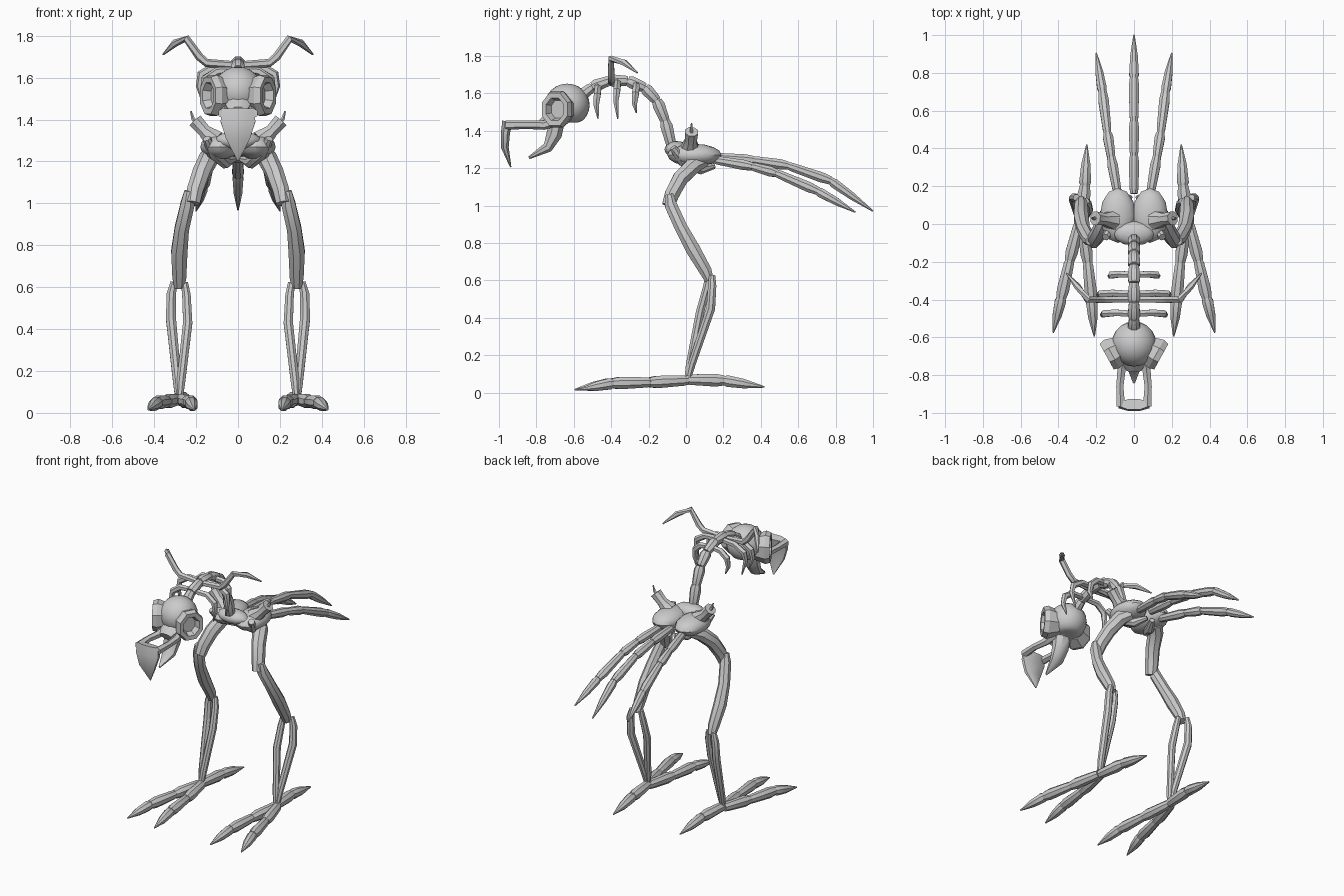
import bpy, bmesh, math
from mathutils import Vector

if "Cube" in bpy.data.objects:
    bpy.data.objects.remove(bpy.data.objects["Cube"])

AX = {'X': Vector((1, 0, 0)), 'Y': Vector((0, 1, 0)), 'Z': Vector((0, 0, 1))}


def finish(name, bm, mirror=False, angle=38):
    bmesh.ops.recalc_face_normals(bm, faces=bm.faces)
    me = bpy.data.meshes.new(name)
    bm.to_mesh(me)
    bm.free()
    ob = bpy.data.objects.new(name, me)
    bpy.context.collection.objects.link(ob)
    bpy.ops.object.select_all(action='DESELECT')
    ob.select_set(True)
    bpy.context.view_layer.objects.active = ob
    bpy.ops.object.shade_smooth_by_angle(angle=math.radians(angle))
    if mirror:
        ob.modifiers.new("Mirror", 'MIRROR').use_mirror_merge = False
    return ob


def add_tube(bm, pts, radii, ref='X', sides=8):
    """Loft rings along pts; a radius is a number or (across, depth)."""
    pts = [Vector(p) for p in pts]
    rings = []
    for i, p in enumerate(pts):
        t = (pts[min(i + 1, len(pts) - 1)] - pts[max(i - 1, 0)]).normalized()
        u = (AX[ref] - AX[ref].dot(t) * t).normalized()
        v = t.cross(u)
        r = radii[i]
        a, b = r if isinstance(r, tuple) else (r, r)
        rings.append([bm.verts.new(p + u * a * math.cos(k) + v * b * math.sin(k))
                      for k in [2 * math.pi * (j + .5) / sides for j in range(sides)]])
    for r0, r1 in zip(rings, rings[1:]):
        for j in range(sides):
            k = (j + 1) % sides
            bm.faces.new((r0[j], r0[k], r1[k], r1[j]))
    bm.faces.new(rings[0][::-1])
    bm.faces.new(rings[-1])


def tube(name, pts, radii, ref='X', mirror=True, sides=8):
    bm = bmesh.new()
    add_tube(bm, pts, radii, ref, sides)
    return finish(name, bm, mirror)


def chain(name, joints, r, mirror=True, claw=True, flare=1.15, r_end=None):
    """Row of separate bone segments, the last ending in a claw."""
    bm = bmesh.new()
    J = [Vector(p) for p in joints]
    n = len(J) - 1
    r_end = r_end or r
    for i in range(n):
        a, b = J[i], J[i + 1]
        s = r + (r_end - r) * i / max(1, n - 1)
        if claw and i == n - 1:
            add_tube(bm, [a, a.lerp(b, .1), a.lerp(b, .5), b],
                     [s * .8, s * 1.05, s * .85, .004])
        else:
            add_tube(bm, [a, a.lerp(b, .12), a.lerp(b, .8), a.lerp(b, 1.02)],
                     [s * .8, s * .95, s * flare, s * .9])
    return finish(name, bm, mirror)


def ellipsoid(name, c, r, mirror=False, floor=None, seg=20):
    bm = bmesh.new()
    bmesh.ops.create_uvsphere(bm, u_segments=seg, v_segments=seg // 2 + 2, radius=1)
    for v in bm.verts:
        v.co = Vector([c[k] + v.co[k] * r[k] for k in range(3)])
        if floor:
            v.co.z = max(v.co.z, floor)
    return finish(name, bm, mirror)


# Pelvis: two lobes, lower struts and wing stubs
ellipsoid("pelvis_lobe", (.085, .045, 1.27), (.095, .145, .06), True, seg=12)
ellipsoid("pelvis_front", (0, -.05, 1.30), (.11, .065, .045), seg=12)
tube("pelvis_strut", [(.15, -.07, 1.31), (.12, -.02, 1.24), (.06, .08, 1.195), (.02, .15, 1.21)],
     [.02, .03, .03, .015])
tube("wing_stub", [(.11, .02, 1.30), (.16, .025, 1.345), (.205, .03, 1.395)], [.055, .034, .038], 'Y')
tube("wing_spike", [(.195, .03, 1.38), (.215, .03, 1.405), (.225, .03, 1.44)], [.012, .009, .004], 'Y', sides=5)

# Legs
tube("thigh", [(.10, .09, 1.24), (.14, .04, 1.215), (.175, -.03, 1.145), (.205, -.075, 1.06),
               (.215, -.095, 1.0)], [.04, .048, .045, .042, .036])
tube("shin", [(.235, -.09, 1.06), (.24, -.08, 1.0), (.268, -.025, .88), (.28, .035, .77),
              (.28, .105, .65), (.28, .125, .6)], [.022, .036, .037, .042, .036, .026])
tube("shank_outer", [(.305, .14, .625), (.318, .14, .57), (.32, .132, .45), (.29, .03, .15), (.286, .015, .09)],
     [.018, .024, .026, .022, .018])
tube("shank_inner", [(.255, .12, .62), (.246, .11, .56), (.24, .075, .43), (.272, .02, .15), (.277, .01, .09)],
     [.018, .022, .024, .022, .018])

# Feet
chain("toe_inner", [(.275, .01, .065), (.245, -.2, .055), (.225, -.4, .05), (.21, -.595, .016)], .031)
chain("toe_outer", [(.29, .01, .065), (.34, -.19, .055), (.385, -.39, .05), (.428, -.575, .016)], .031)
chain("toe_back", [(.28, 0, .07), (.26, .2, .065), (.25, .42, .03)], .032)

# Tail plumes
chain("tail_middle", [(0, .16, 1.26), (0, .36, 1.243), (0, .54, 1.215), (0, .77, 1.135), (0, 1.0, .97)],
      .026, mirror=False)
chain("tail_side", [(.085, .15, 1.245), (.12, .35, 1.21), (.14, .48, 1.175), (.167, .70, 1.08),
                    (.2, .905, .965)], .026)

# Neck vertebrae
chain("neck", [(0, -.075, 1.31), (0, -.11, 1.45), (0, -.155, 1.56), (0, -.22, 1.63), (0, -.31, 1.667),
               (0, -.41, 1.668), (0, -.5, 1.635), (0, -.57, 1.58)], .031, False, False)

# Neck ribs
for i, (y, w, top, low) in enumerate([(-.27, .125, 1.645, 1.495), (-.37, .185, 1.66, 1.465),
                                      (-.475, .165, 1.635, 1.465)]):
    tube("neck_rib_%d" % (i + 1),
         [(.01, y, top), (w * .6, y + .005, top - .005), (w * .95, y, top - .045),
          (w, y - .005, top - .1), (w * .88, y + .005, low)],
         [.018, .02, .021, .016, .004], 'Y', sides=6)

# Horns
tube("horn", [(.01, -.40, 1.66), (.15, -.40, 1.67), (.185, -.40, 1.70), (.245, -.40, 1.785),
              (.30, -.33, 1.765), (.358, -.26, 1.71)], [.018, .02, .02, .019, .018, .004], 'Y', sides=6)

# Skull
ellipsoid("skull", (0, -.635, 1.537), (.118, .12, .115), floor=1.445)
tube("muzzle", [(0, -.65, 1.50), (0, -.72, 1.465), (0, -.77, 1.435)],
     [(.09, .06), (.07, .045), (.045, .03)], mirror=False)

# Eye sockets: cupped eight-sided rims facing out and forward
bm = bmesh.new()
n = Vector((.87, -.48, 0)).normalized()
side = Vector((.48, .87, 0)).normalized()
rings = []
for d, s in [(-.07, .8), (.0, 1.05), (.03, .95), (.028, .66), (-.01, .52)]:
    c = Vector((.118, -.688, 1.515)) + n * d
    rings.append([bm.verts.new(c + side * .088 * s * math.cos(k) + AX['Z'] * .1 * s * math.sin(k))
                  for k in [math.pi * (j + .5) / 4 for j in range(8)]])
for r0, r1 in zip(rings, rings[1:]):
    for j in range(8):
        bm.faces.new((r0[j], r0[(j + 1) % 8], r1[(j + 1) % 8], r1[j]))
bm.faces.new(rings[-1])
bm.faces.new(rings[0])
finish("eye_socket", bm, True, 20)

# Beak: side bars, hooked front and lower jaw
tube("beak_bar", [(.05, -.69, 1.455), (.065, -.76, 1.43), (.075, -.86, 1.432), (.07, -.965, 1.43)],
     [.03, .025, .022, .026], sides=6)
tube("beak_hook", [(0, -.955, 1.45), (0, -.965, 1.39), (0, -.968, 1.31), (0, -.937, 1.205)],
     [(.082, .03), (.09, .026), (.062, .022), (.004, .004)], mirror=False)
tube("lower_jaw", [(0, -.69, 1.45), (0, -.705, 1.38), (0, -.74, 1.31), (0, -.84, 1.255)],
     [(.06, .045), (.055, .045), (.045, .03), (.006, .008)], mirror=False)
